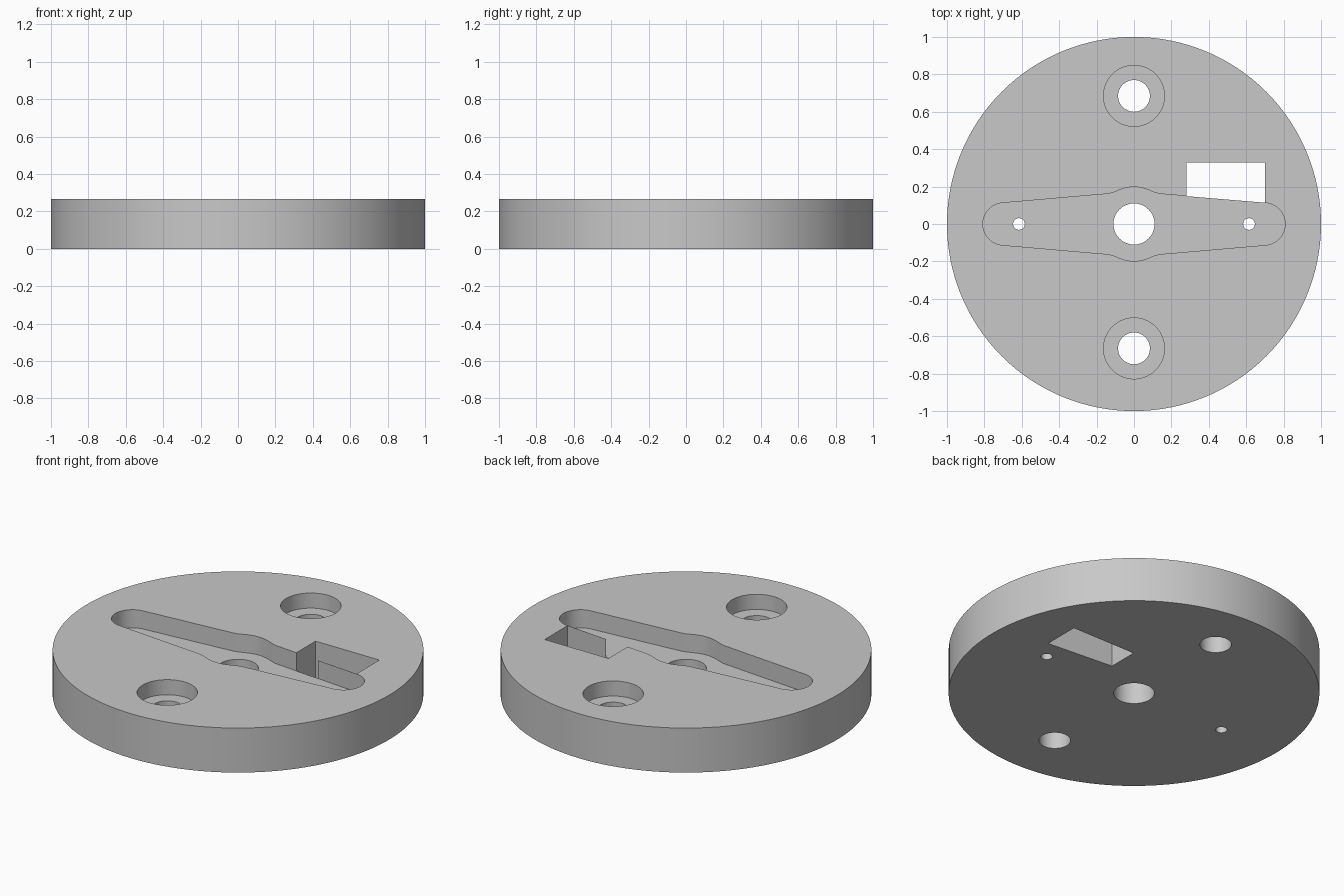
import bpy
import bmesh
from math import sin, cos, pi, radians

HEIGHT = 0.265
SLOT_FLOOR = HEIGHT - 0.108
BORE_FLOOR = HEIGHT - 0.09
ABOVE = HEIGHT + 0.1
BELOW = -0.1

if "Cube" in bpy.data.objects:
    bpy.data.objects.remove(bpy.data.objects["Cube"], do_unlink=True)

grey = bpy.data.materials.new("plain grey")
grey.use_nodes = True
colour = (0.58, 0.58, 0.58, 1)
grey.diffuse_color = colour
grey.node_tree.nodes["Principled BSDF"].inputs["Base Color"].default_value = colour


def prism(name, outline, z0, z1):
    """Extrude a flat outline from z0 up to z1."""
    bm = bmesh.new()
    face = bm.faces.new([bm.verts.new((x, y, z0)) for x, y in outline])
    up = bmesh.ops.extrude_face_region(bm, geom=[face])
    verts = [v for v in up["geom"] if isinstance(v, bmesh.types.BMVert)]
    bmesh.ops.translate(bm, verts=verts, vec=(0, 0, z1 - z0))
    bmesh.ops.recalc_face_normals(bm, faces=bm.faces)
    mesh = bpy.data.meshes.new(name)
    bm.to_mesh(mesh)
    bm.free()
    mesh.materials.append(grey)
    obj = bpy.data.objects.new(name, mesh)
    bpy.context.collection.objects.link(obj)
    return obj


def arc(cx, cy, r, start, end, steps):
    """Points along an arc, angles in degrees."""
    angles = [radians(start + (end - start) * i / steps) for i in range(steps + 1)]
    return [(cx + r * cos(a), cy + r * sin(a)) for a in angles]


def circle(cx, cy, r, sides=48):
    return arc(cx, cy, r, 0, 360, sides)[:-1]


def arm_edge(x):
    """Tapering edge of the slot arm."""
    return 0.173 - 0.083 * x


# Round base plate
disc = prism("base_disc", circle(0, 0, 1, 128), 0, HEIGHT)

# Slot outline: quarter from the arm tip to the hub, then mirrored twice
quarter = arc(0.695, 0, 0.113, 0, 85, 12)
quarter += [(0.14, arm_edge(0.14)), (0.115, 0.167), (0.095, 0.175)]
quarter += arc(0, 0, 0.198, 66, 90, 5)
half = quarter + [(-x, y) for x, y in reversed(quarter[:-1])]
slot = half + [(x, -y) for x, y in reversed(half[1:-1])]
cutters = [prism("slot_cutter", slot, SLOT_FLOOR, ABOVE)]

# Window beside the slot, its near edge following the slot wall
inset = 0.001
window = [(0.28, arm_edge(0.28) - inset), (0.70, arm_edge(0.70) - inset),
          (0.70, 0.33), (0.28, 0.33)]
cutters.append(prism("window_cutter", window, BELOW, ABOVE))

# Shaft hole and two small screw holes in the slot floor
for x, r in ((0, 0.11), (-0.615, 0.031), (0.615, 0.031)):
    cutters.append(prism("hole_cutter", circle(x, 0, r), BELOW, ABOVE))

# Counterbored mounting holes
for y in (0.685, -0.665):
    cutters.append(prism("bore_cutter", circle(0, y, 0.163, 64), BORE_FLOOR, ABOVE))
    cutters.append(prism("bolt_cutter", circle(0, y, 0.085), BELOW, ABOVE))

# Cut everything out of the disc
for cutter in cutters:
    cutter.hide_render = True
    cut = disc.modifiers.new(cutter.name, "BOOLEAN")
    cut.operation = "DIFFERENCE"
    cut.solver = "EXACT"
    cut.object = cutter

bpy.ops.object.select_all(action="DESELECT")
disc.select_set(True)
bpy.context.view_layer.objects.active = disc
for name in [m.name for m in disc.modifiers]:
    bpy.ops.object.modifier_apply(modifier=name)
for cutter in cutters:
    bpy.data.objects.remove(cutter, do_unlink=True)

bpy.ops.object.shade_smooth_by_angle(angle=radians(30))
